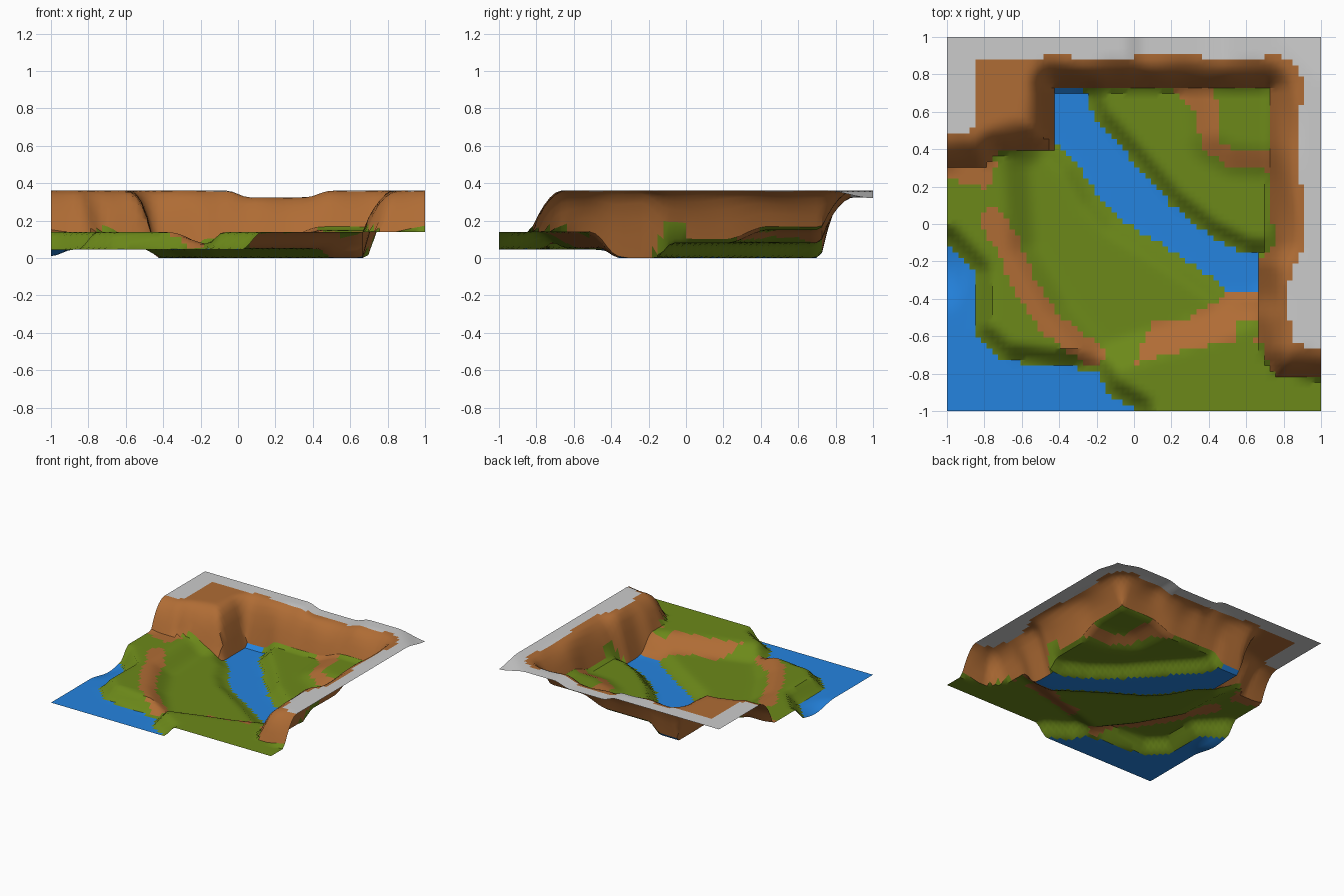
import bpy, bmesh, math
from mathutils import Vector

if "Cube" in bpy.data.objects:
    bpy.data.objects.remove(bpy.data.objects["Cube"])

N = 66  # grid cells per side


def ramp(t):
    t = max(0.0, min(1.0, t))
    return t * t * (3 - 2 * t)


def edge_dist(x, y, pts, closed=True):
    best = 9.0
    for i in range(len(pts) if closed else len(pts) - 1):
        ax, ay = pts[i]
        bx, by = pts[(i + 1) % len(pts)]
        dx, dy = bx - ax, by - ay
        t = max(0, min(1, ((x - ax) * dx + (y - ay) * dy) / (dx * dx + dy * dy)))
        best = min(best, math.hypot(x - ax - t * dx, y - ay - t * dy))
    return best


def inside(x, y, pts):
    odd = False
    for (ax, ay), (bx, by) in zip(pts, pts[1:] + pts[:1]):
        if (ay > y) != (by > y) and x < ax + (y - ay) * (bx - ax) / (by - ay):
            odd = not odd
    return odd


def depth(x, y, pts):
    """Positive inside the outline, negative outside."""
    return edge_dist(x, y, pts) * (1 if inside(x, y, pts) else -1)


# Plan outlines
CLIFF = [(-1.5, .27), (-.8, .31), (-.73, .38), (-.43, .41), (-.43, .72), (.72, .72),
         (.72, -.1), (.67, -.2), (.66, -.5), (.69, -.7), (.76, -.81), (1.5, -.88),
         (1.5, 1.5), (-1.5, 1.5)]
SEA = [(-1.5, -.05), (-1, -.1), (-.85, -.26), (-.86, -.58), (-.7, -.73), (-.45, -.76),
       (-.2, -.78), (-.15, -.9), (.02, -1), (.02, -1.5), (-1.5, -1.5)]
RIVER = [(-.43, .72), (-.27, .72), (-.2, .55), (0, .33), (.2, .1), (.4, -.06), (.6, -.16),
         (.72, -.17), (.7, -.35), (.5, -.35), (.3, -.21), (.1, -.08), (-.1, .04),
         (-.2, .15), (-.3, .33), (-.43, .45)]
BASIN = [(-.53, .3), (-.43, .4), (-.43, .72), (.7, .72), (.7, -.35), (.6, -.37), (.35, -.47),
         (.1, -.54), (-.15, -.62), (-.33, -.4), (-.5, -.1)]
CORNER = [(.42, .9), (.46, .5), (.55, .45), (.9, .42), (.9, .9)]
PATH_W = [(-.76, .02), (-.68, -.1), (-.6, -.3), (-.45, -.53), (-.22, -.7)]
PATH_SE = [(0, -.76), (.1, -.52), (.3, -.5), (.5, -.37), (.7, -.33), (.72, -.62), (.4, -.65), (.15, -.7)]
PATH_NE = [(.18, .74), (.41, .74), (.46, .62), (.44, .45), (.5, .41), (.8, .4), (.8, .28),
           (.5, .3), (.36, .42), (.32, .6)]
PATH_NW = [(-1.1, .32), (-.74, .32), (-.78, .18), (-.9, .22), (-1.1, .28)]


def height(x, y):
    # low meadow basin rising to the outer bank
    z = .05 + .09 * ramp(-depth(x, y, BASIN) / .2)
    # terraces north-east of the river
    if x * .85 + y > .27 and y > -.2:
        z = .08 + .07 * ramp(1 + depth(x, y, CORNER) / .22)
        bank = .1
    else:
        bank = .12
    # river bed
    d = depth(x, y, RIVER)
    z *= 0 if d > -.005 else ramp(-d / bank)
    # shoreline and sea
    d = depth(x, y, SEA)
    sea = .045 - .035 * ramp(1 - math.hypot((x + 1) / .12, (y + .25) / .25))
    z = sea if d > 0 else sea + (z - sea) * ramp(-d / .11)
    # cliffs, with shallow vertical folds
    d = depth(x, y, CLIFF)
    if d > 0:
        top = .36
        if y > .6:
            top -= .035 * ramp((x + .06) / .12) * ramp((.5 - x) / .14)
            top -= .04 * ramp((x + y - 1.75) / .25)
        t = min(1, d / (.17 + .015 * math.sin(17 * x + 11 * y)))
        z += (top - z) * (1 - (1 - t) ** 2)
    return z


def ground_type(x, y):
    d = depth(x, y, CLIFF)
    if d > 0:
        block = -.84 < x < -.5 and y < .89
        wobble = .012 * math.sin(9 * x + 7 * y)
        if d < .035 and x > .6 and -.15 < y < 0:  # grass creeping up the cliff foot
            return "meadow"
        return "cliffs" if d < .175 + wobble or block else "cliff_top"
    if depth(x, y, RIVER) > 0:
        return "river"
    if depth(x, y, SEA) > 0:
        return "sea"
    if edge_dist(x, y, PATH_W, False) < .065 or inside(x, y, PATH_NE) or inside(x, y, PATH_NW):
        return "dirt_paths"
    if inside(x, y, PATH_SE) and math.hypot(x - .6, y + .57) > .07:
        return "dirt_paths"
    return "meadow"


def material(name, rgb):
    m = bpy.data.materials.new(name)
    m.diffuse_color = (*rgb, 1)
    m.use_nodes = True
    m.node_tree.nodes["Principled BSDF"].inputs["Base Color"].default_value = m.diffuse_color
    return m


brown = material("earth", (.43, .15, .035))
blue = material("water", (.018, .23, .74))
MATS = {"cliffs": brown, "dirt_paths": brown, "river": blue, "sea": blue,
        "meadow": material("grass", (.15, .25, .010)), "cliff_top": None}

# Sample the height field once, then build each ground type as its own sheet
step = 2 / N
grid = [[Vector((-1 + i * step, -1 + j * step, height(-1 + i * step, -1 + j * step)))
         for j in range(N + 1)] for i in range(N + 1)]
cells = {name: [] for name in MATS}
for i in range(N):
    for j in range(N):
        cells[ground_type(-1 + (i + .5) * step, -1 + (j + .5) * step)].append((i, j))

for name, mat in MATS.items():
    bm = bmesh.new()
    cache = {}

    def vert(i, j):
        if (i, j) not in cache:
            cache[i, j] = bm.verts.new(grid[i][j])
        return cache[i, j]

    for i, j in cells[name]:
        bm.faces.new([vert(i, j), vert(i + 1, j), vert(i + 1, j + 1), vert(i, j + 1)])
    mesh = bpy.data.meshes.new(name)
    bm.to_mesh(mesh)
    bm.free()
    obj = bpy.data.objects.new(name, mesh)
    bpy.context.collection.objects.link(obj)
    if mat:
        mesh.materials.append(mat)
    bpy.ops.object.select_all(action='DESELECT')
    obj.select_set(True)
    bpy.context.view_layer.objects.active = obj
    bpy.ops.object.shade_smooth_by_angle(angle=math.radians(35))
